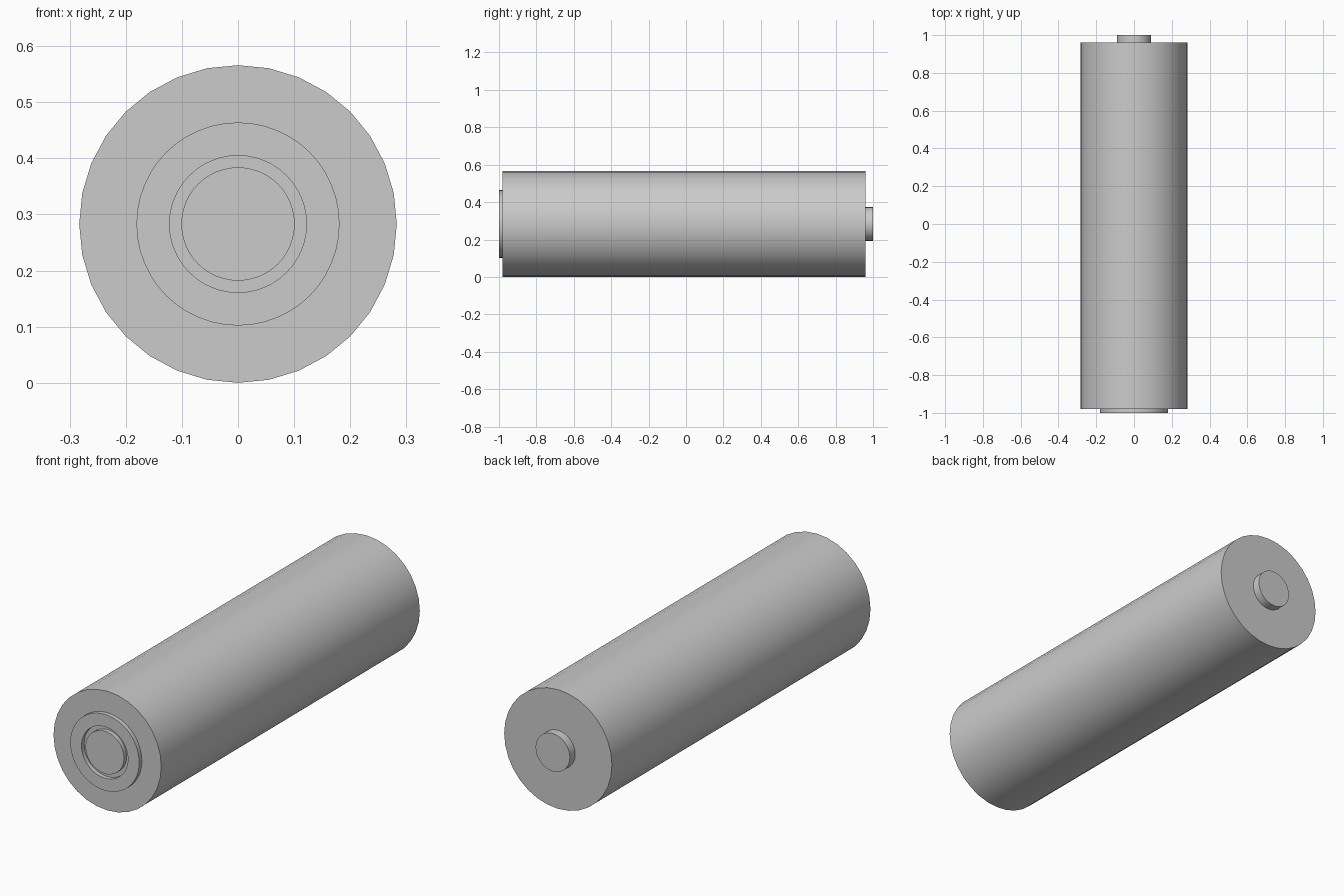
import bpy
import math

if "Cube" in bpy.data.objects:
    bpy.data.objects.remove(bpy.data.objects["Cube"], do_unlink=True)

AXIS_Z = 0.283

grey = bpy.data.materials.new("plain grey")
grey.use_nodes = True
colour = (0.6, 0.6, 0.6, 1)
grey.diffuse_color = colour
grey.node_tree.nodes["Principled BSDF"].inputs["Base Color"].default_value = colour


def finish(obj, name):
    obj.name = name
    obj.data.materials.append(grey)
    bpy.ops.object.shade_smooth_by_angle(angle=math.radians(30))
    return obj


def cylinder(name, radius, y_front, y_back, sides):
    bpy.ops.mesh.primitive_cylinder_add(
        vertices=sides, radius=radius, depth=y_back - y_front,
        location=(0, (y_front + y_back) / 2, AXIS_Z),
        rotation=(math.pi / 2, 0, 0))
    return finish(bpy.context.object, name)


def ring(name, outer, inner, y_front, y_back, sides):
    """Square-section ring around the long axis."""
    section = [(outer, y_back), (outer, y_front), (inner, y_front), (inner, y_back)]
    verts, faces = [], []
    for i in range(sides):
        a = math.tau * i / sides
        verts += [(r * math.cos(a), y, AXIS_Z + r * math.sin(a)) for r, y in section]
        for k in range(4):
            n, j = (k + 1) % 4, (i + 1) % sides
            faces.append((i * 4 + k, i * 4 + n, j * 4 + n, j * 4 + k))
    mesh = bpy.data.meshes.new(name)
    mesh.from_pydata(verts, [], faces)
    obj = bpy.data.objects.new(name, mesh)
    bpy.context.collection.objects.link(obj)
    bpy.ops.object.select_all(action="DESELECT")
    obj.select_set(True)
    bpy.context.view_layer.objects.active = obj
    return finish(obj, name)


# Main casing
cylinder("casing", 0.283, -0.98, 0.96, 32)

# Back terminal
cylinder("back_terminal", 0.09, 0.96, 1.0, 32)

# Front terminal: raised plate with a groove around a central button
ring("front_plate", 0.181, 0.122, -1.0, -0.98, 48)
cylinder("front_button", 0.101, -1.0, -0.98, 48)
